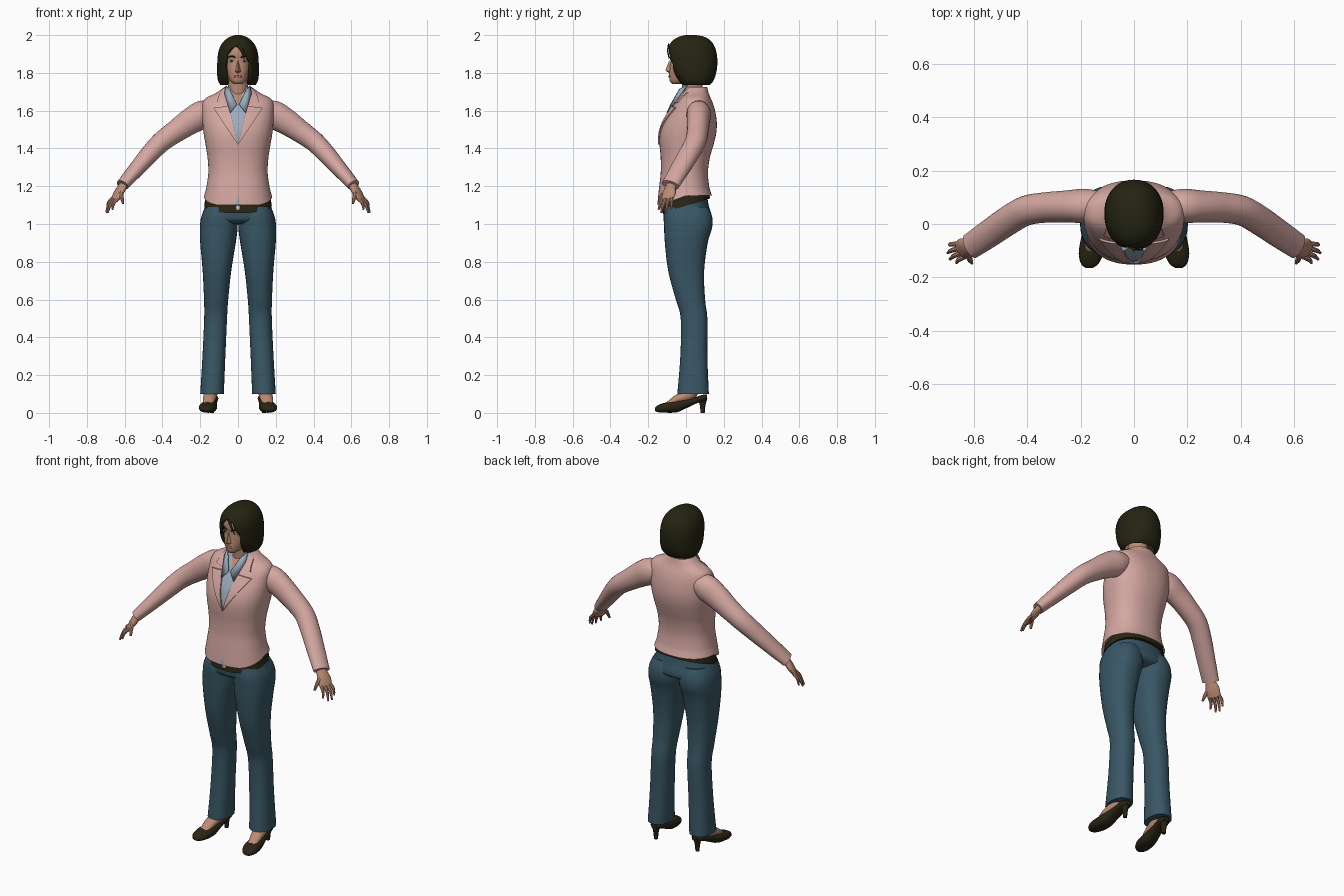
import bpy, bmesh, math
from mathutils import Vector, Matrix

if "Cube" in bpy.data.objects:
    bpy.data.objects.remove(bpy.data.objects["Cube"])


def material(name, rgb):
    m = bpy.data.materials.new(name)
    m.diffuse_color = (*rgb, 1)
    m.use_nodes = True
    m.node_tree.nodes["Principled BSDF"].inputs["Base Color"].default_value = m.diffuse_color
    return m


PINK = material("pink_cloth", (0.66, 0.385, 0.355))
BLUE = material("blue_denim", (0.040, 0.095, 0.130))
SHIRT = material("pale_blue_shirt", (0.32, 0.41, 0.50))
SKIN = material("skin", (0.50, 0.26, 0.17))
HAIR = material("dark_hair", (0.018, 0.017, 0.006))
LEATHER = material("dark_leather", (0.022, 0.018, 0.007))
LIPS = material("lips", (0.38, 0.14, 0.11))
WHITE = material("eye_white", (0.60, 0.60, 0.56))


def spline(rows, steps=4):
    """Smoothly fill in between rows of numbers (Catmull-Rom)."""
    out = []
    for i in range(len(rows) - 1):
        p = [rows[max(0, min(len(rows) - 1, i + k))] for k in (-1, 0, 1, 2)]
        for s in range(steps):
            t = s / steps
            out.append([0.5 * (2 * b + (c - a) * t + (2 * a - 5 * b + 4 * c - d) * t * t
                               + (3 * b - a - 3 * c + d) * t ** 3) for a, b, c, d in zip(*p)])
    return out + [list(rows[-1])]


def oval(n, power=2.3):
    e = 2 / power
    for i in range(n):
        c, s = math.cos(math.tau * i / n), math.sin(math.tau * i / n)
        yield math.copysign(abs(c) ** e, c), math.copysign(abs(s) ** e, s)


def loft(rings, caps=(True, True)):
    bm = bmesh.new()
    rows = [[bm.verts.new(p) for p in r] for r in rings]
    n = len(rows[0])
    for a, b in zip(rows, rows[1:]):
        for i in range(n):
            bm.faces.new((a[i], a[(i + 1) % n], b[(i + 1) % n], b[i]))
    for row, cap in ((rows[0], caps[0]), (rows[-1], caps[1])):
        if cap:
            bm.faces.new(row)
    return bm


def finish(bm, name, mats, mirror=False):
    bmesh.ops.recalc_face_normals(bm, faces=bm.faces[:])
    me = bpy.data.meshes.new(name)
    bm.to_mesh(me)
    bm.free()
    for m in mats:
        me.materials.append(m)
    ob = bpy.data.objects.new(name, me)
    bpy.context.collection.objects.link(ob)
    if mirror:
        ob.modifiers.new("mirror", 'MIRROR').use_mirror_merge = False
    return ob


def body(rows, n=40, caps=(True, True), power=2.3):
    """Horizontal ovals from rows of z, x_min, x_max, y_front, y_back."""
    return loft([[((a + b) / 2 + (b - a) / 2 * u, (f + k) / 2 + (k - f) / 2 * v, z)
                  for u, v in oval(n, power)] for z, a, b, f, k in spline(rows)], caps)


def centred(rows):
    return [(z, -h, h, f, b) for z, h, f, b in rows]


def tube(rows, wide=(0, 1, 0), n=16, steps=4):
    """Oval tube along rows of x, y, z, half_width, half_thickness."""
    rows = spline(rows, steps)
    pts = [Vector(r[:3]) for r in rows]
    rings = []
    for i, r in enumerate(rows):
        t = (pts[min(i + 1, len(pts) - 1)] - pts[max(i - 1, 0)]).normalized()
        u = Vector(wide)
        u = (u - t * u.dot(t)).normalized()
        v = t.cross(u)
        rings.append([pts[i] + u * r[3] * a + v * r[4] * b for a, b in oval(n, 2)])
    return loft(rings)


def cut(bm, poly, y_max=0.03):
    """Slice a convex front-view outline (x, z) into the mesh; return the faces inside."""
    cx, cz = (sum(p[k] for p in poly) / len(poly) for k in (0, 1))
    lo, hi = min(p[1] for p in poly) - 0.03, max(p[1] for p in poly) + 0.03
    sides = []
    for (x0, z0), (x1, z1) in zip(poly, poly[1:] + poly[:1]):
        no = Vector((z1 - z0, 0, x0 - x1)).normalized()
        co = Vector((x0, 0, z0))
        if no.dot(Vector((cx, 0, cz)) - co) < 0:
            no.negate()
        sides.append((co, no))
        fs = [f for f in bm.faces if f.calc_center_median().y < y_max
              and lo < f.calc_center_median().z < hi]
        geom = set(fs) | {e for f in fs for e in f.edges} | {v for f in fs for v in f.verts}
        bmesh.ops.bisect_plane(bm, geom=list(geom), dist=1e-5, plane_co=co, plane_no=no)
    return [f for f in bm.faces if f.calc_center_median().y < y_max
            and all(no.dot(f.calc_center_median() - co) > 0 for co, no in sides)]


def ball(name, mat, at, size, mirror=False):
    bm = bmesh.new()
    bmesh.ops.create_uvsphere(bm, u_segments=16, v_segments=10, radius=1,
                              matrix=Matrix.Translation(at) @ Matrix.Diagonal((*size, 1)))
    return finish(bm, name, [mat], mirror)


# Jacket body with hem, shirt opening and raised lapels
bm = body(centred([
    (1.10, .180, -.152, .138), (1.19, .168, -.143, .124), (1.27, .157, -.134, .116),
    (1.35, .161, -.134, .126), (1.42, .172, -.140, .146), (1.48, .182, -.138, .160),
    (1.54, .188, -.120, .163), (1.60, .190, -.086, .154), (1.64, .187, -.058, .142),
    (1.668, .168, -.035, .130), (1.693, .118, -.016, .120), (1.725, .073, -.004, .112)]),
    n=56, caps=(False, True))
for v in bm.verts:
    if v.co.z < 1.1001:
        v.co.z = 1.15 - 0.05 * max(0, min(1, -v.co.y / 0.13))
    elif v.co.z < 1.18:
        k = (1.19 - v.co.z) / 0.09
        v.co.z = 1.19 - k * (0.04 + 0.05 * max(0, min(1, -v.co.y / 0.13)))
for f in cut(bm, [(0, 1.42), (-.076, 1.74), (.076, 1.74)]):
    f.material_index = 1
for f in cut(bm, [(0, 1.63), (-.05, 1.74), (.05, 1.74)]):
    f.material_index = 2
for f in cut(bm, [(0, 1.155), (-.026, 1.06), (.026, 1.06)]):
    f.material_index = 1
for s in (-1, 1):
    for poly in ([(0, 1.42), (.13, 1.615), (.0488, 1.625)],
                 [(.0523, 1.64), (.112, 1.645), (.095, 1.70), (.0725, 1.725)]):
        faces = cut(bm, [(s * x, z) for x, z in poly])
        new = bmesh.ops.extrude_face_region(bm, geom=faces)["geom"]
        bmesh.ops.translate(bm, vec=(0, -.008, 0),
                            verts=[g for g in new if isinstance(g, bmesh.types.BMVert)])
finish(bm, "jacket", [PINK, SHIRT, SKIN])

# Sleeves
finish(tube([(.11, .068, 1.60, .050, .045), (.18, .068, 1.582, .064, .074),
             (.25, .066, 1.545, .060, .070), (.33, .062, 1.49, .057, .060),
             (.405, .050, 1.435, .056, .054), (.47, .014, 1.368, .055, .049),
             (.54, -.034, 1.288, .053, .041), (.612, -.083, 1.206, .049, .032)],
            wide=(.25, 1, 0), n=24), "sleeve", [PINK], True)

# Hands
W = Vector((.48, .86, .1)).normalized()
finish(tube([(.585, -.066, 1.235, .028, .022), (.613, -.082, 1.195, .031, .021),
             (.633, -.090, 1.162, .040, .019), (.652, -.100, 1.128, .036, .012)], wide=W),
       "palm", [SKIN], True)
tips = {"index": (-.028, (.665, -.146, 1.076)), "middle": (-.010, (.690, -.132, 1.060)),
        "ring": (.009, (.698, -.108, 1.060)), "little": (.027, (.693, -.078, 1.077))}
for name, (off, tip) in tips.items():
    a = Vector((.648, -.098, 1.136)) + W * off
    b = Vector(tip)
    m = (a + b) / 2 + Vector((.008, 0, .006))
    finish(tube([(*a, .010, .010), (*m, .009, .009), (*b, .005, .005)], wide=W, n=8),
           name + "_finger", [SKIN], True)
finish(tube([(.622, -.100, 1.18, .012, .012), (.616, -.130, 1.145, .011, .011),
             (.608, -.146, 1.108, .006, .006)], wide=W, n=8), "thumb", [SKIN], True)

# Trousers: hips and legs
finish(body(centred([
    (1.16, .160, -.110, .110), (1.10, .172, -.122, .120), (1.05, .190, -.120, .134),
    (1.02, .190, -.112, .130), (1.0, .165, -.08, .09)])), "trouser_hips", [BLUE])
finish(body([
    (1.09, .015, .172, -.110, .118), (1.04, .003, .194, -.118, .138),
    (.98, .002, .202, -.116, .138), (.90, .012, .200, -.112, .115),
    (.75, .036, .187, -.094, .096), (.60, .052, .180, -.054, .101),
    (.50, .058, .179, -.028, .113), (.30, .067, .188, -.030, .113),
    (.10, .075, .200, -.046, .121)], n=32), "trouser_leg", [BLUE], True)

# Belt, lower at the front, with buckle
bm = body(centred([(1.097, .179, -.131, .127), (1.155, .170, -.124, .120)]))
for v in bm.verts:
    v.co.z += 0.3 * v.co.y
finish(bm, "belt", [LEATHER])
ball("belt_buckle", WHITE, (0, -.129, 1.085), (.012, .006, .014))

# Shoes, feet and heels
X = lambda y: .148 - y * .12
rows = spline([(-.165, .012, .010, .026), (-.15, .032, .004, .040), (-.11, .046, .001, .054),
               (-.05, .044, .003, .066), (0, .037, .024, .074), (.05, .034, .048, .084),
               (.09, .033, .060, .096), (.112, .018, .068, .096)])
finish(loft([[(X(y) + h * u, y, (a + b) / 2 + (b - a) / 2 * v) for u, v in oval(20)]
             for y, h, a, b in rows]), "shoe", [LEATHER], True)
finish(tube([(X(.09), .088, .075, .025, .022), (X(.09), .088, .04, .015, .015),
             (X(.09), .088, 0, .011, .011)], n=12), "shoe_heel", [LEATHER], True)
finish(tube([(X(-.09), -.095, .045, .026, .014), (X(-.04), -.045, .073, .034, .024),
             (X(.02), .015, .098, .036, .036), (X(.05), .045, .15, .036, .036),
             (.14, .045, .22, .036, .036)], wide=(1, 0, 0)), "foot", [SKIN], True)

# Shirt collar
bm = bmesh.new()
leaf = [(.066, .005, 1.735), (.072, -.028, 1.69), (.042, -.103, 1.59),
        (.006, -.082, 1.635), (.046, -.036, 1.715)]
bm.faces.new([bm.verts.new(p) for p in leaf])
bmesh.ops.triangulate(bm, faces=bm.faces[:])
ob = finish(bm, "shirt_collar", [SHIRT], True)
ob.modifiers.new("thickness", 'SOLIDIFY').thickness = 0.006

# Neck and head
finish(tube([(0, .045, 1.60, .060, .060), (0, .035, 1.70, .053, .055),
             (0, .030, 1.82, .052, .055)], wide=(1, 0, 0), n=24), "neck", [SKIN])
finish(body(centred([
    (1.742, .022, -.074, -.02), (1.757, .041, -.086, .03), (1.79, .058, -.089, .08),
    (1.83, .067, -.086, .10), (1.865, .071, -.083, .11), (1.90, .073, -.088, .115),
    (1.94, .068, -.078, .115), (1.97, .048, -.045, .10)]), power=2.2), "head", [SKIN])

# Face details
bm = bmesh.new()
nose = [bm.verts.new(p) for p in ((0, -.088, 1.868), (0, -.109, 1.813), (.017, -.083, 1.805),
                                  (-.017, -.083, 1.805), (0, -.086, 1.796))]
for a, b, c in ((0, 1, 2), (0, 3, 1), (1, 4, 2), (1, 3, 4)):
    bm.faces.new((nose[a], nose[b], nose[c]))
finish(bm, "nose", [SKIN])
ball("eye", WHITE, (.034, -.073, 1.864), (.013, .006, .0065), True)
ball("iris", HAIR, (.034, -.077, 1.864), (.0055, .004, .0055), True)
ball("lips", LIPS, (0, -.087, 1.781), (.022, .006, .007))
finish(tube([(.015, -.086, 1.882, .003, .003), (.034, -.080, 1.889, .004, .004),
             (.054, -.060, 1.882, .002, .002)], n=8), "eyebrow", [HAIR], True)

# Bobbed hair with a face opening
bm = body(centred([
    (1.737, .094, -.032, .128), (1.76, .106, -.050, .146), (1.80, .111, -.077, .160),
    (1.85, .110, -.092, .166), (1.90, .106, -.097, .163), (1.94, .094, -.090, .151),
    (1.97, .073, -.072, .131), (1.99, .045, -.040, .10), (2.0, .015, -.005, .055)]),
    n=48, caps=(False, True), power=2.2)
opening = cut(bm, [(-.052, 1.72), (-.067, 1.83), (-.061, 1.90), (-.018, 1.944),
                   (.028, 1.928), (.067, 1.85), (.052, 1.72)])
bmesh.ops.delete(bm, geom=opening, context='FACES')
ob = finish(bm, "hair", [HAIR])
mod = ob.modifiers.new("thickness", 'SOLIDIFY')
mod.thickness, mod.offset = 0.016, -1
finish(tube([(0, -.092, 1.95, .010, .004), (.022, -.096, 1.915, .008, .004),
             (.034, -.090, 1.875, .002, .002)], wide=(1, 0, 0), n=8), "hair_wisp", [HAIR])

# Smooth shading with sharp edges kept
for ob in bpy.data.objects:
    ob.select_set(True)
    bpy.context.view_layer.objects.active = ob
bpy.ops.object.shade_smooth_by_angle(angle=math.radians(40))
